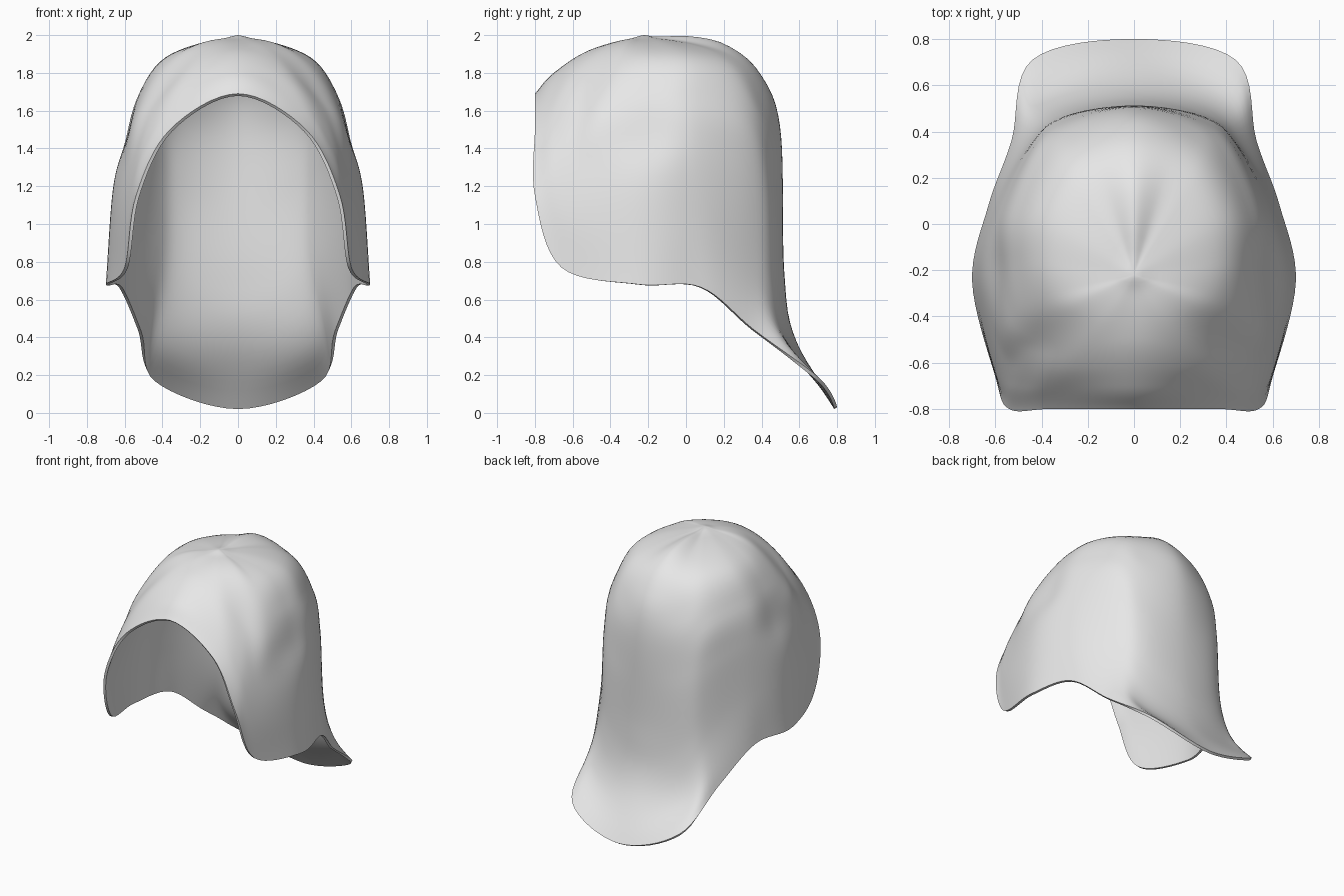
import bpy, bmesh, math
from mathutils import Vector

if "Cube" in bpy.data.objects:
    bpy.data.objects.remove(bpy.data.objects["Cube"])

CROWN = Vector((0, -0.22, 1.985))
ROWS, SUB = 44, 8

# Profiles running from the crown to the rim, front centre round to back centre
PROFILES = [
    [(0, -.5, 1.925), (0, -.70, 1.80), (0, -.80, 1.69)],
    [(.14, -.42, 1.94), (.27, -.62, 1.77), (.36, -.80, 1.50)],
    [(.26, -.36, 1.92), (.43, -.55, 1.65), (.50, -.70, 1.40), (.54, -.80, 1.15)],
    [(.34, -.30, 1.89), (.53, -.43, 1.60), (.58, -.55, 1.30), (.60, -.63, 1.05), (.60, -.66, .77)],
    [(.36, -.18, 1.895), (.52, -.18, 1.69), (.59, -.20, 1.45), (.66, -.23, 1.20), (.70, -.25, .68)],
    [(.36, 0, 1.89), (.52, .03, 1.66), (.58, .05, 1.40), (.61, .07, 1.0), (.63, .08, .665)],
    [(.27, .18, 1.88), (.41, .30, 1.60), (.44, .34, 1.30), (.46, .35, .80), (.53, .36, .44)],
    [(.16, .24, 1.89), (.26, .41, 1.60), (.29, .46, 1.20), (.31, .48, .65), (.37, .54, .37), (.44, .71, .18)],
    [(0, .0, 1.995), (0, .21, 1.95), (0, .39, 1.80), (0, .50, 1.50), (0, .52, .75), (0, .58, .39), (0, .80, .03)],
]


def blend(a, b, c, d, t):
    """Smooth curve from b to c."""
    return 0.5 * (2 * b + (c - a) * t + (2 * a - 5 * b + 4 * c - d) * t ** 2
                  + (3 * b - a - 3 * c + d) * t ** 3)


def even_points(profile):
    """Spline through a profile, level at the crown, with evenly spaced points."""
    pts = [CROWN] + [Vector(p) for p in profile]
    first = Vector((2 * CROWN.x - pts[1].x, 2 * CROWN.y - pts[1].y, pts[1].z))
    pts = [first] + pts + [2 * pts[-1] - pts[-2]]
    fine = [blend(*pts[k:k + 4], s / 24) for k in range(len(pts) - 3) for s in range(24)]
    fine.append(pts[-2])
    dist = [0.0]
    for p, q in zip(fine, fine[1:]):
        dist.append(dist[-1] + (q - p).length)
    out, k = [], 0
    for r in range(ROWS + 1):
        target = dist[-1] * r / ROWS
        while k < len(fine) - 2 and dist[k + 1] < target:
            k += 1
        f = (target - dist[k]) / (dist[k + 1] - dist[k])
        out.append(fine[k].lerp(fine[k + 1], min(f, 1)))
    return out


# Mirror the half set of profiles into a full ring
half = [even_points(p) for p in PROFILES]
mirrored = [[Vector((-v.x, v.y, v.z)) for v in col] for col in half[-2:0:-1]]
keys = half + mirrored
n = len(keys)

# Hood shell: skin the ring of profiles
bm = bmesh.new()
top = bm.verts.new(CROWN + Vector((0, 0, 0.015)))
columns = []
for k in range(n):
    for s in range(SUB):
        col = []
        for r in range(1, ROWS + 1):
            p = blend(*(keys[(k + o) % n][r] for o in (-1, 0, 1, 2)), s / SUB)
            d = (p.xy - CROWN.xy).length
            p.z += 0.015 * math.exp(-(d / 0.05) ** 2)   # small crown button
            col.append(bm.verts.new(p))
        columns.append(col)
for a, b in zip(columns, columns[1:] + columns[:1]):
    bm.faces.new((top, a[0], b[0]))
    for r in range(ROWS - 1):
        bm.faces.new((a[r], a[r + 1], b[r + 1], b[r]))

mesh = bpy.data.meshes.new("hood_shell")
bm.to_mesh(mesh)
bm.free()
hood = bpy.data.objects.new("hood_shell", mesh)
bpy.context.collection.objects.link(hood)

grey = bpy.data.materials.new("light_grey")
grey.diffuse_color = (0.8, 0.8, 0.8, 1)
grey.use_nodes = True
grey.node_tree.nodes["Principled BSDF"].inputs["Base Color"].default_value = grey.diffuse_color
mesh.materials.append(grey)

# Thin wall, grown inwards
wall = hood.modifiers.new("wall", 'SOLIDIFY')
wall.thickness = 0.018
wall.offset = -1

bpy.context.view_layer.objects.active = hood
hood.select_set(True)
bpy.ops.object.modifier_apply(modifier="wall")
bpy.ops.object.shade_smooth_by_angle(angle=math.radians(50))
